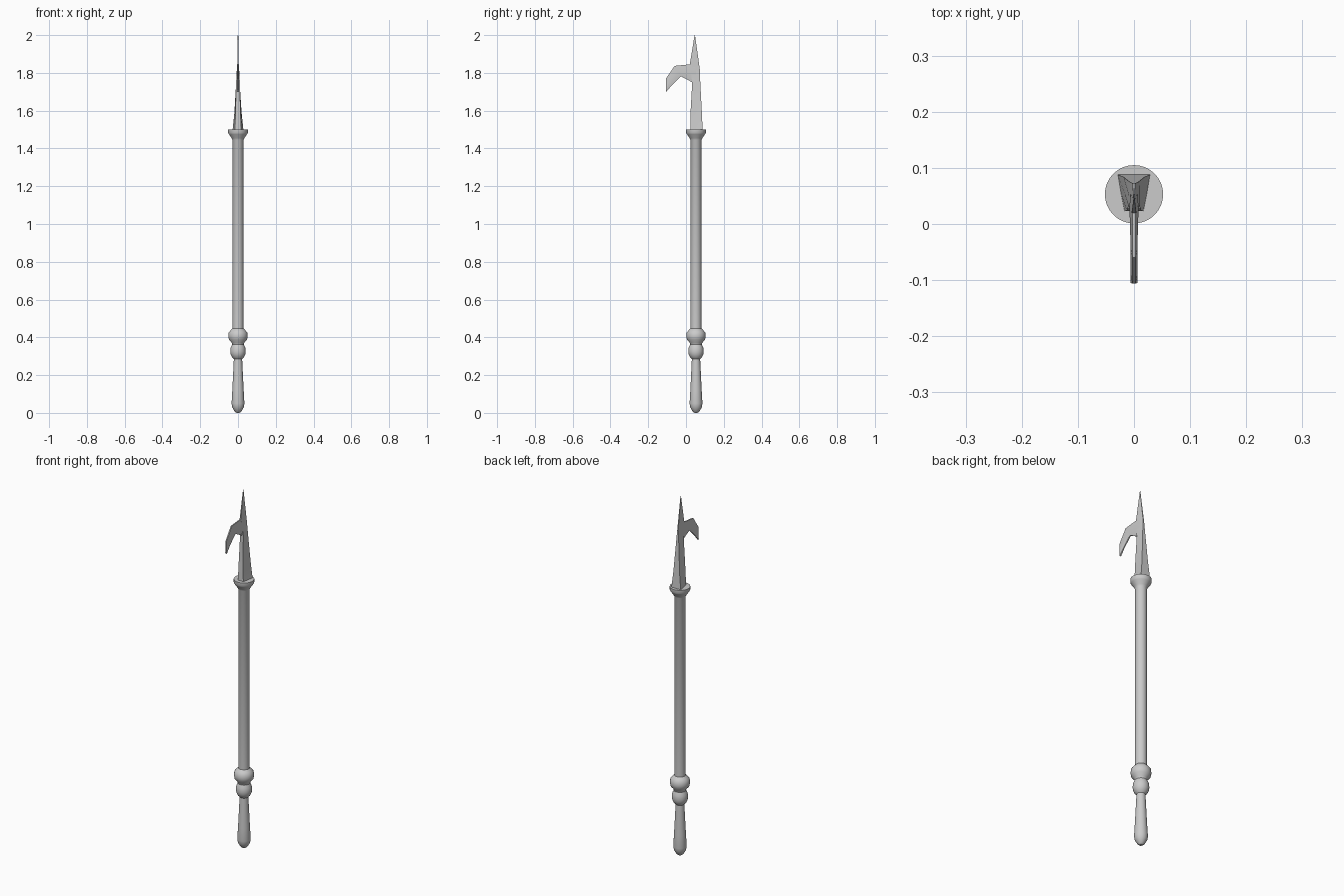
import bpy, math

if "Cube" in bpy.data.objects:
    bpy.data.objects.remove(bpy.data.objects["Cube"])

AXIS_Y = 0.053


def make(name, verts, faces, angle=35):
    me = bpy.data.meshes.new(name)
    me.from_pydata(verts, [], faces)
    me.update()
    ob = bpy.data.objects.new(name, me)
    bpy.context.collection.objects.link(ob)
    bpy.ops.object.select_all(action='DESELECT')
    ob.select_set(True)
    bpy.context.view_layer.objects.active = ob
    bpy.ops.object.mode_set(mode='EDIT')
    bpy.ops.mesh.select_all(action='SELECT')
    bpy.ops.mesh.remove_doubles(threshold=0.00005)
    bpy.ops.mesh.normals_make_consistent(inside=False)
    bpy.ops.object.mode_set(mode='OBJECT')
    bpy.ops.object.shade_smooth_by_angle(angle=math.radians(angle))
    return ob


def loft(name, rings, angle=35):
    """Skin equal-sized rings of points and cap both ends."""
    n = len(rings[0])
    verts = [p for r in rings for p in r]
    faces = [(i * n + j, i * n + (j + 1) % n, (i + 1) * n + (j + 1) % n, (i + 1) * n + j)
             for i in range(len(rings) - 1) for j in range(n)]
    faces += [tuple(range(n))[::-1], tuple(range(len(verts) - n, len(verts)))]
    return make(name, verts, faces, angle)


def lathe(name, profile, n=32):
    rings = [[(r * math.cos(2 * math.pi * k / n), AXIS_Y + r * math.sin(2 * math.pi * k / n), z)
              for k in range(n)] for r, z in profile]
    return loft(name, rings)


# Turned grip with two knobs
lathe("grip", [(0.008, 0), (0.018, 0.008), (0.031, 0.03), (0.034, 0.05), (0.03, 0.12),
               (0.022, 0.285), (0.032, 0.295), (0.039, 0.31), (0.041, 0.325), (0.039, 0.345),
               (0.031, 0.362), (0.034, 0.372), (0.048, 0.388), (0.051, 0.405),
               (0.049, 0.425), (0.04, 0.436), (0.029, 0.447)])

# Long pole flaring into the top collar
lathe("pole", [(0.029, 0.44), (0.029, 1.445), (0.034, 1.455), (0.048, 1.475),
               (0.052, 1.482), (0.052, 1.5)])

# Tapering blade: front y, front half width, back y, back half width (front z, back z)
blade = [(0.023, 0.017, 0.088, 0.029, 1.495, 1.495),
         (0.024, 0.013, 0.084, 0.019, 1.59, 1.59),
         (0.033, 0.010, 0.076, 0.009, 1.75, 1.74),
         (0.020, 0.004, 0.073, 0.003, 1.845, 1.82),
         (0.0455, 0.0008, 0.0475, 0.0008, 2.0, 2.0)]
rings = []
for fy, fw, by, bw, fz, bz in blade:
    my, mz, mw = (fy + by) / 2, (fz + bz) / 2, (fw + bw) / 2 + 0.0005
    rings.append([(-fw, fy, fz), (fw, fy, fz), (mw, my, mz),
                  (bw, by, bz), (-bw, by, bz), (-mw, my, mz)])
loft("spike_blade", rings, 25)

# Down-curved hook with a ridged cross-section: upper (y, z), lower (y, z), edge and ridge widths
hook = [((0.050, 1.842), (0.055, 1.745), 0.003, 0.007),
        ((0.020, 1.845), (0.033, 1.75), 0.003, 0.008),
        ((-0.060, 1.837), (-0.027, 1.782), 0.003, 0.006),
        ((-0.106, 1.77), (-0.075, 1.735), 0.003, 0.006),
        ((-0.106, 1.705), (-0.104, 1.70), 0.004, 0.006)]
rings = []
for (uy, uz), (ly, lz), e, m in hook:
    my, mz = (uy + ly) / 2, (uz + lz) / 2
    rings.append([(-e, uy, uz), (e, uy, uz), (m, my, mz),
                  (e, ly, lz), (-e, ly, lz), (-m, my, mz)])
loft("hook", rings, 25)
